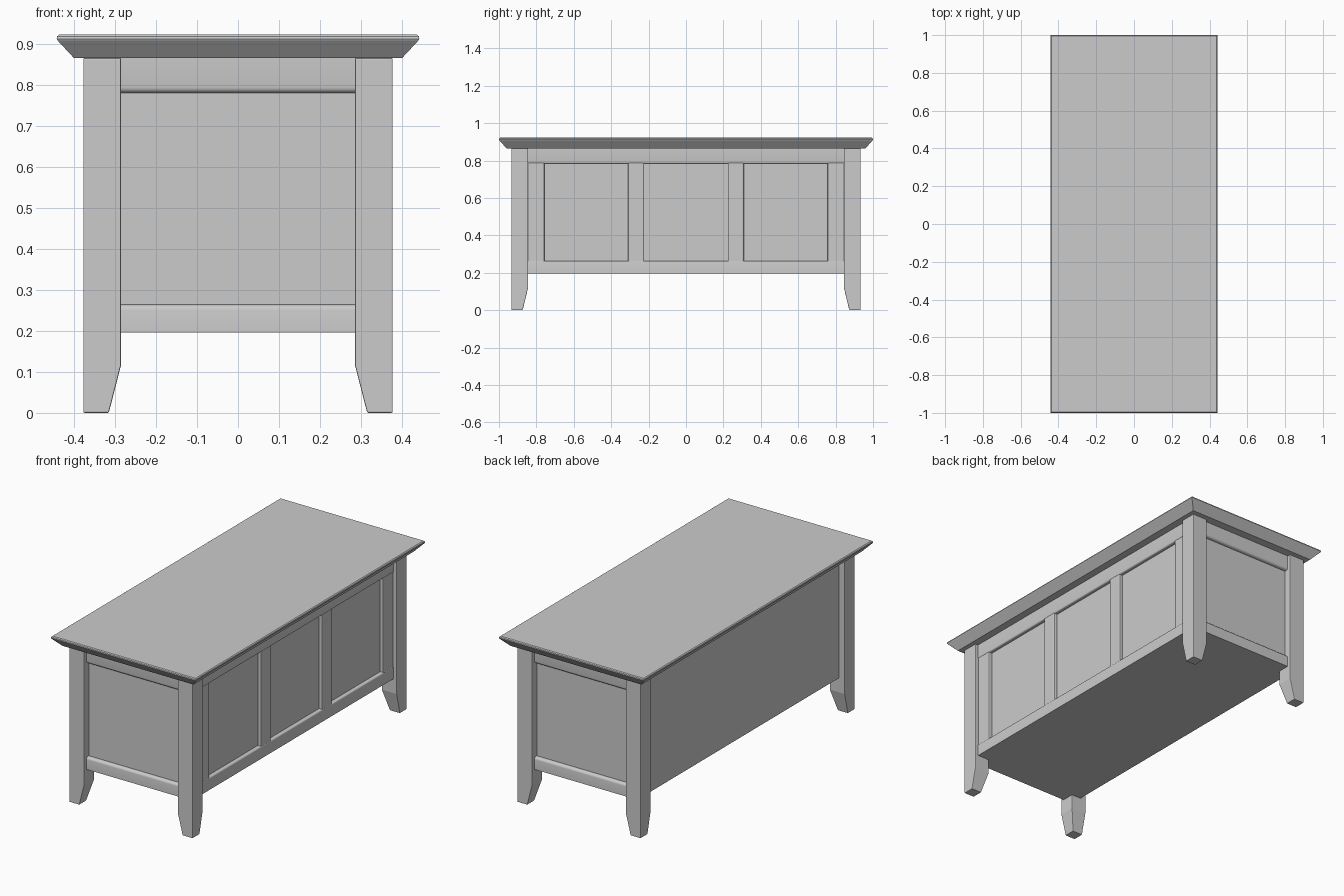
import bpy, bmesh, math

if "Cube" in bpy.data.objects:
    bpy.data.objects.remove(bpy.data.objects["Cube"])


def loft(name, rings, bevel=0.0):
    """Solid through rectangular rings (x0, x1, y0, y1, z), bottom to top."""
    bm = bmesh.new()
    loops = [[bm.verts.new(p) for p in ((x0, y0, z), (x1, y0, z), (x1, y1, z), (x0, y1, z))]
             for x0, x1, y0, y1, z in rings]
    bm.faces.new(loops[0])
    bm.faces.new(loops[-1])
    for a, b in zip(loops, loops[1:]):
        for i in range(4):
            j = (i + 1) % 4
            bm.faces.new((a[i], a[j], b[j], b[i]))
    bmesh.ops.recalc_face_normals(bm, faces=bm.faces)
    mesh = bpy.data.meshes.new(name)
    bm.to_mesh(mesh)
    bm.free()
    ob = bpy.data.objects.new(name, mesh)
    bpy.context.collection.objects.link(ob)
    if bevel:
        mod = ob.modifiers.new("soft_edges", 'BEVEL')
        mod.width = bevel
        mod.segments = 2
        mod.limit_method = 'ANGLE'
        mod.angle_limit = math.radians(30)
    return ob


def box(name, x, y, z, bevel=0.0):
    return loft(name, [(*x, *y, z[0]), (*x, *y, z[1])], bevel)


def rail(name, profile, axis, half):
    """Extrude a (depth, z) profile along x or y."""
    bm = bmesh.new()
    ends = []
    for s in (-half, half):
        ends.append([bm.verts.new((d, s, z) if axis == 'y' else (s, d, z)) for d, z in profile])
    for e in ends:
        bm.faces.new(e)
    n = len(profile)
    for i in range(n):
        j = (i + 1) % n
        f = bm.faces.new((ends[0][i], ends[0][j], ends[1][j], ends[1][i]))
        f.smooth = True
    bmesh.ops.recalc_face_normals(bm, faces=bm.faces)
    mesh = bpy.data.meshes.new(name)
    bm.to_mesh(mesh)
    bm.free()
    ob = bpy.data.objects.new(name, mesh)
    bpy.context.collection.objects.link(ob)
    bpy.ops.object.select_all(action='DESELECT')
    ob.select_set(True)
    bpy.context.view_layer.objects.active = ob
    bpy.ops.object.shade_smooth_by_angle(angle=math.radians(35))


def rail_profile(inner, outer, z_edge, z_flat, r):
    """Square rail section whose edge at z_edge is rounded over radius r."""
    so = 1 if outer > inner else -1
    sz = 1 if z_edge > z_flat else -1
    arc = [(outer - so * r * (1 - math.cos(a)), z_edge - sz * r * (1 - math.sin(a)))
           for a in (math.radians(90 * i / 4) for i in range(5))]
    return [(inner, z_flat), (outer, z_flat)] + arc + [(inner, z_edge)]


# Lid with flared underside and softened lip
loft("lid", [(-hx, hx, -hy, hy, z) for hx, hy, z in
             ((.40, .96, .865), (.440, .998, .908), (.442, 1.0, .912),
              (.441, .999, .918), (.436, .994, .922))])

# Legs, tapered on their two inner faces
for sx, side in ((-1, "left"), (1, "right")):
    for sy, end in ((-1, "front"), (1, "back")):
        rings = []
        for ix, iy, z in ((.315, .873, 0), (.285, .845, .117), (.285, .845, .865)):
            rings.append((*sorted((sx * ix, sx * .377)), *sorted((sy * iy, sy * .934)), z))
        loft(f"{end}_{side}_leg", rings, .003)

# Chest body; its faces are the recessed panels and plain rear
box("body", (-.342, .338), (-.894, .894), (.196, .866))

# End rails
for s, end in ((-1, "front"), (1, "back")):
    rail(f"{end}_lower_rail", rail_profile(s * .88, s * .914, .264, .196, .014), 'x', .287)
    rail(f"{end}_upper_rail", rail_profile(s * .88, s * .914, .780, .866, .014), 'x', .287)

# Long side rails
rail("side_lower_rail", rail_profile(.32, .358, .264, .196, .008), 'y', .848)
rail("side_upper_rail", rail_profile(.32, .358, .783, .866, .008), 'y', .848)

# Long side stiles dividing the three panels
for s in (-1, 1):
    tag = "front" if s < 0 else "back"
    for part, a, b in (("outer", .757, .848), ("inner", .224, .309)):
        box(f"{tag}_{part}_stile", (.32, .357), sorted((s * a, s * b)), (.255, .79), .006)
